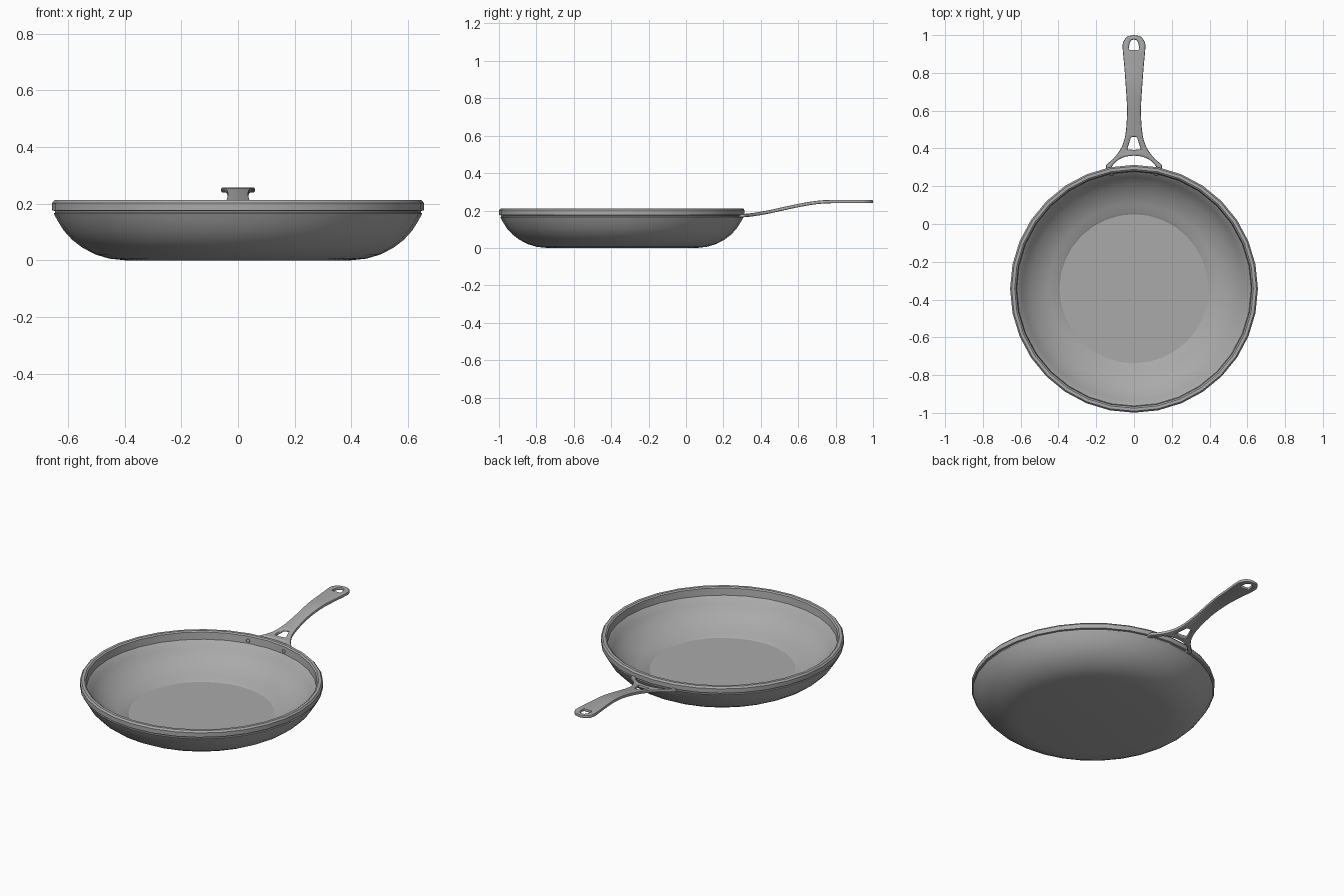
import bpy, bmesh, math
from mathutils import Vector

if "Cube" in bpy.data.objects:
    bpy.data.objects.remove(bpy.data.objects["Cube"], do_unlink=True)

CENTRE_Y = -0.343
SIDES = 32

metal = bpy.data.materials.new("grey metal")
metal.use_nodes = True
grey = (0.4, 0.4, 0.4, 1)
metal.diffuse_color = grey
metal.node_tree.nodes["Principled BSDF"].inputs["Base Color"].default_value = grey


def add_object(name, mesh, angle=30):
    mesh.materials.clear()
    mesh.materials.append(metal)
    obj = bpy.data.objects.new(name, mesh)
    bpy.context.collection.objects.link(obj)
    bpy.ops.object.select_all(action='DESELECT')
    obj.select_set(True)
    bpy.context.view_layer.objects.active = obj
    bpy.ops.object.shade_smooth_by_angle(angle=math.radians(angle))
    return obj


def lathe(name, profile):
    """Spin a (radius, height) profile around the vertical axis."""
    bm = bmesh.new()
    verts = [bm.verts.new((r, 0, z)) for r, z in profile]
    edges = [bm.edges.new(pair) for pair in zip(verts, verts[1:])]
    bmesh.ops.spin(bm, geom=verts + edges, axis=(0, 0, 1), cent=(0, 0, 0),
                   angle=math.tau, steps=SIDES, use_merge=True)
    bmesh.ops.remove_doubles(bm, verts=bm.verts, dist=0.0005)
    bmesh.ops.recalc_face_normals(bm, faces=bm.faces)
    mesh = bpy.data.meshes.new(name)
    bm.to_mesh(mesh)
    bm.free()
    obj = add_object(name, mesh)
    obj.location.y = CENTRE_Y
    return obj


def smooth_path(points, steps=4):
    """Catmull-Rom curve through open points."""
    pts = [Vector(p) for p in points]
    pts = [pts[0]] + pts + [pts[-1]]
    out = []
    for a, b, c, d in zip(pts, pts[1:], pts[2:], pts[3:]):
        for i in range(steps):
            t = i / steps
            out.append(0.5 * (2 * b + (c - a) * t + (2 * a - 5 * b + 4 * c - d) * t**2
                              + (3 * b - a - 3 * c + d) * t**3))
    return out + [pts[-1]]


def mirrored(half):
    """Close a right-hand outline by mirroring it; centre points are not doubled."""
    return half + [Vector((-p.x, p.y)) for p in reversed(half) if p.x > 0.0005]


# Pan: base, curved wall, groove, rim band, inner lip and stepped floor
outer = [(0, 0), (0.40, 0), (0.455, 0.006), (0.505, 0.021), (0.55, 0.045), (0.585, 0.072),
         (0.615, 0.105), (0.637, 0.14), (0.65, 0.165)]
rim = [(0.645, 0.168), (0.645, 0.174), (0.656, 0.176), (0.656, 0.202), (0.648, 0.212),
       (0.632, 0.212), (0.624, 0.206), (0.62, 0.165)]
inner = [(0.61, 0.158), (0.59, 0.128), (0.55, 0.09), (0.50, 0.057), (0.45, 0.034),
         (0.405, 0.022), (0.395, 0.016), (0, 0.016)]
lathe("pan", outer + rim + inner)

# Handle: forked outline with two eyelets
back = smooth_path([(0, 0.362), (0.045, 0.356), (0.085, 0.338), (0.118, 0.305)])
side = smooth_path([(0.148, 0.298), (0.145, 0.315), (0.11, 0.345), (0.075, 0.39), (0.053, 0.44),
                    (0.041, 0.51), (0.037, 0.61), (0.043, 0.72), (0.051, 0.83), (0.06, 0.93),
                    (0.056, 0.965), (0.035, 0.992), (0, 1.0)])
foot = [Vector((0.115, 0.285)), Vector((0.145, 0.28))]
fork_hole = [(0, 0.392), (0.034, 0.396), (0.034, 0.403), (0.017, 0.455), (0.010, 0.461), (0, 0.462)]
hang_hole = [(0, 0.922), (0.024, 0.922), (0.028, 0.93), (0.022, 0.962), (0.012, 0.974), (0, 0.977)]
outlines = [back + foot + side, [Vector(p) for p in fork_hole], [Vector(p) for p in hang_hole]]

curve = bpy.data.curves.new("handle outline", 'CURVE')
curve.dimensions = '2D'
curve.fill_mode = 'BOTH'
curve.extrude = 0.003
curve.bevel_depth = 0.006
curve.bevel_resolution = 1
curve.offset = -0.006
for half in outlines:
    points = mirrored(half)
    spline = curve.splines.new('POLY')
    spline.points.add(len(points) - 1)
    for target, p in zip(spline.points, points):
        target.co = (p.x, p.y, 0, 1)
    spline.use_cyclic_u = True

helper = bpy.data.objects.new("handle outline", curve)
bpy.context.collection.objects.link(helper)
bpy.context.view_layer.update()
depsgraph = bpy.context.evaluated_depsgraph_get()
handle_mesh = bpy.data.meshes.new_from_object(helper.evaluated_get(depsgraph))
bpy.data.objects.remove(helper, do_unlink=True)

# Bend the handle upward in a gentle S
for v in handle_mesh.vertices:
    t = min(max((v.co.y - 0.26) / 0.52, 0), 1)
    v.co.z += 0.171 + 0.077 * t * t * (3 - 2 * t)
bm = bmesh.new()
bm.from_mesh(handle_mesh)
bmesh.ops.remove_doubles(bm, verts=bm.verts, dist=0.0002)
bmesh.ops.recalc_face_normals(bm, faces=bm.faces)
bm.to_mesh(handle_mesh)
bm.free()
handle_mesh.name = "handle"
add_object("handle", handle_mesh, 40)

# Rivet heads inside the lip where the fork arms join
for name, sign in (("left_rivet", 1), ("right_rivet", -1)):
    bm = bmesh.new()
    bmesh.ops.create_uvsphere(bm, u_segments=12, v_segments=6, radius=0.011)
    mesh = bpy.data.meshes.new(name)
    bm.to_mesh(mesh)
    bm.free()
    rivet = add_object(name, mesh)
    angle = math.radians(90 - sign * 11)
    rivet.location = (0.616 * math.cos(angle), CENTRE_Y + 0.616 * math.sin(angle), 0.182)
    rivet.rotation_euler.z = angle
    rivet.scale.x = 0.5
